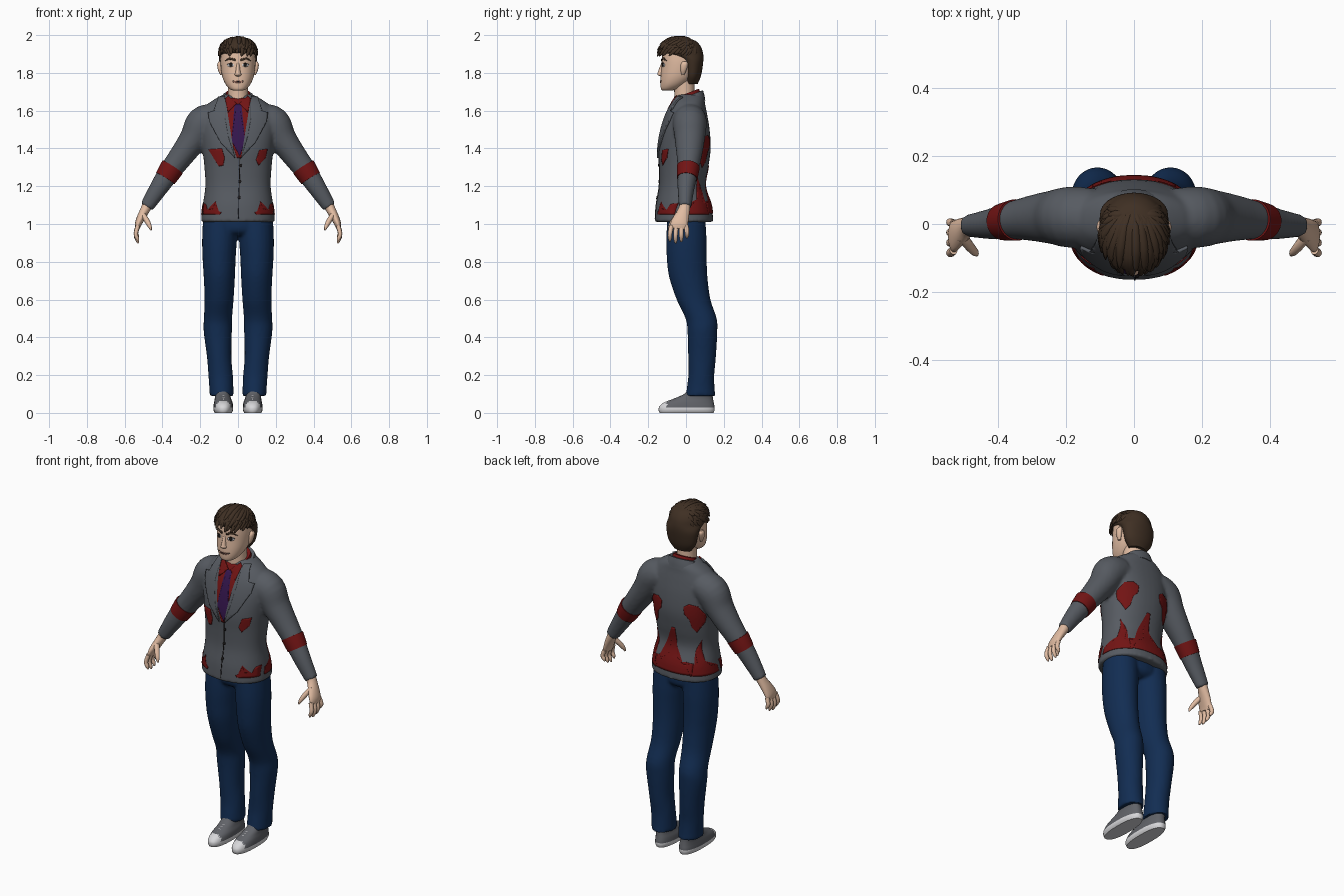
import bpy, bmesh, math, random
from mathutils import Vector
from mathutils.bvhtree import BVHTree

random.seed(4)
if "Cube" in bpy.data.objects:
    bpy.data.objects.remove(bpy.data.objects["Cube"])


def material(name, r, g, b):
    m = bpy.data.materials.new(name)
    m.use_nodes = True
    m.diffuse_color = (r, g, b, 1)
    m.node_tree.nodes["Principled BSDF"].inputs["Base Color"].default_value = (r, g, b, 1)
    return m


GREY = material("jacket grey", .095, .105, .122)
RED = material("deep red", .17, .007, .007)
NAVY = material("trouser navy", .006, .026, .085)
SKIN = material("skin", .75, .5, .36)
HAIR = material("brown hair", .05, .029, .017)
PURPLE = material("tie purple", .035, .008, .075)
SHOE = material("shoe grey", .12, .125, .14)
WHITE = material("off white", .68, .68, .7)
DARK = material("near black", .012, .01, .01)
LIP = material("lip", .42, .2, .15)
FRONT, BACK = Vector((0, -1, 0)), Vector((0, 1, 0))


def spline(rows, steps):
    """Smooth curve through rows of numbers."""
    out = []
    for i in range(len(rows) - 1):
        a, b, c, d = (rows[min(max(i + k, 0), len(rows) - 1)] for k in (-1, 0, 1, 2))
        for j in range(steps):
            t = j / steps
            out.append([q + .5 * t * (r - p + t * (2 * p - 5 * q + 4 * r - s + t * (3 * (q - r) + s - p)))
                        for p, q, r, s in zip(a, b, c, d)])
    return out + [list(rows[-1])]


def loft(bm, rows, n=24, steps=4, power=2, flat=False, ref=BACK, side=1):
    """Skin rounded sections given as x, y, z, two radii."""
    pts, rings = spline(rows, steps), []
    for i, row in enumerate(pts):
        t = Vector(pts[min(i + 1, len(pts) - 1)][:3]) - Vector(pts[max(i - 1, 0)][:3])
        t = Vector((0, 0, 1)) if flat else t.normalized()
        v = (ref - ref.dot(t) * t).normalized()
        u, ring = v.cross(t), []
        for k in range(n):
            c, s = math.cos(math.tau * k / n), math.sin(math.tau * k / n)
            c, s = (math.copysign(abs(w) ** (2 / power), w) for w in (c, s))
            p = Vector(row[:3]) + u * c * max(row[3], .001) + v * s * max(row[4], .001)
            ring.append(bm.verts.new((p.x * side, p.y, p.z)))
        rings.append(ring)
    for a, b in zip(rings, rings[1:]):
        for k in range(n):
            bm.faces.new((a[k - 1], a[k], b[k], b[k - 1]))
    bm.faces.new(rings[0])
    bm.faces.new(rings[-1])


def finish(name, bm, *mats, voxel=0, recalc=True):
    if recalc:
        bmesh.ops.recalc_face_normals(bm, faces=bm.faces)
    me = bpy.data.meshes.new(name)
    bm.to_mesh(me)
    bm.free()
    ob = bpy.data.objects.new(name, me)
    bpy.context.scene.collection.objects.link(ob)
    if voxel:  # fuse overlapping volumes into one skin
        m = ob.modifiers.new("fuse", "REMESH")
        m.mode, m.voxel_size = "VOXEL", voxel
        ob.modifiers.new("soften", "SMOOTH").iterations = 5
        dg = bpy.context.evaluated_depsgraph_get()
        me = bpy.data.meshes.new_from_object(ob.evaluated_get(dg))
        ob.modifiers.clear()
        ob.data = me
        me.name = name
    me.materials.clear()
    for m in mats:
        me.materials.append(m)
    for p in me.polygons:
        p.use_smooth = True
    me.set_sharp_from_angle(angle=math.radians(50))
    return ob


def surface(ob):
    return BVHTree.FromPolygons([v.co for v in ob.data.vertices], [p.vertices for p in ob.data.polygons])


def plate(name, outline, mat, tree, height=.003, face=FRONT):
    """Thin plate with the given outline, wrapped on a surface."""
    bm = bmesh.new()
    along = Vector((0, 1, 0)) if face.x else Vector((1, 0, 0))
    bm.faces.new([bm.verts.new(along * a + Vector((0, 0, z))) for a, z in outline])
    bmesh.ops.triangulate(bm, faces=bm.faces)
    for axis, k in ((0, along), (1, Vector((0, 0, 1)))):
        lo, hi = min(p[axis] for p in outline), max(p[axis] for p in outline)
        cuts = int((hi - lo) / .012)
        for i in range(1, cuts + 1):
            bmesh.ops.bisect_plane(bm, geom=bm.verts[:] + bm.edges[:] + bm.faces[:],
                                   plane_co=k * (lo + (hi - lo) * i / (cuts + 1)), plane_no=k)
    bm.normal_update()
    flipped = [f for f in bm.faces if f.normal.dot(face) < 0]
    bmesh.ops.reverse_faces(bm, faces=flipped)
    for v in bm.verts:
        hit, normal, _, _ = tree.ray_cast(v.co + face * .3, -face)
        if hit is None:
            hit, normal, _, _ = tree.find_nearest(v.co + face * .1)
        v.co = hit + normal * height
    ob = finish(name, bm, mat, recalc=False)
    m = ob.modifiers.new("thickness", "SOLIDIFY")
    m.thickness, m.offset = height + .001, -1


def oval(cx, cz, rx, rz, n=14):
    return [(cx + rx * math.cos(math.tau * k / n), cz + rz * math.sin(math.tau * k / n)) for k in range(n)]


def flip(pts, s):
    return [(s * x, z) for x, z in pts]


# Jacket: torso and sleeves fused
bm = bmesh.new()
loft(bm, [(0, -.01, 1.01, .197, .155), (0, -.012, 1.1, .187, .147), (0, -.02, 1.2, .173, .123),
          (0, -.012, 1.3, .178, .13), (0, -.007, 1.4, .188, .138), (0, -.002, 1.5, .2, .127),
          (0, .004, 1.58, .195, .108), (0, .012, 1.63, .165, .09), (0, .018, 1.66, .125, .08),
          (0, .02, 1.685, .08, .068)], n=40, power=2.25, flat=True)
ARM = [(.12, .02, 1.56, .08, .085), (.185, .02, 1.53, .093, .09), (.235, .02, 1.45, .076, .08),
       (.3, .017, 1.36, .065, .067), (.36, .01, 1.28, .058, .055), (.42, 0, 1.19, .049, .045),
       (.484, -.005, 1.09, .037, .033)]
for s in (1, -1):
    loft(bm, ARM, side=s)
jacket = finish("jacket", bm, GREY, voxel=.009)
cloth = surface(jacket)

# Trousers: two legs and a seat fused
bm = bmesh.new()
LEG = [(.087, .077, .09, .064, .079), (.088, .078, .13, .064, .074), (.092, .081, .2, .065, .069),
       (.1, .085, .3, .065, .074), (.107, .087, .43, .075, .079), (.106, .08, .5, .075, .083),
       (.1, .04, .6, .077, .09), (.099, .012, .72, .083, .102), (.1, .004, .82, .088, .106),
       (.098, .002, .92, .092, .107), (.095, .002, 1.04, .09, .1)]
for s in (1, -1):
    loft(bm, LEG, flat=True, side=s)
loft(bm, [(0, .003, .94, .08, .07), (0, .002, .97, .15, .1), (0, 0, 1.06, .17, .1)], flat=True)
finish("trousers", bm, NAVY, voxel=.009)

for s, tag in ((1, "left"), (-1, "right")):
    # Shoe with pale sole and toe cap
    bm = bmesh.new()
    loft(bm, [(.078, .003, 0, .045, .143), (.078, .003, .015, .052, .148), (.078, .005, .034, .052, .146),
              (.078, .015, .055, .049, .132), (.08, .04, .076, .043, .103), (.083, .065, .1, .04, .075),
              (.085, .075, .13, .038, .06)], n=32, steps=6, power=2.4, flat=True, side=s)
    shoe = finish(tag + "_shoe", bm, SHOE, WHITE)
    for p in shoe.data.polygons:
        p.material_index = int(p.center.z < .026 or p.center.y < -.1)
    # Laces
    bm = bmesh.new()
    for i in range(4):
        y, z = -.077 + i * .017, .064 + i * .007
        loft(bm, [(.055, y, z - .006, .004, .004), (.078, y, z + .003, .004, .004),
                  (.101, y, z - .006, .004, .004)], n=8, side=s)
    finish(tag + "_laces", bm, WHITE)

    # Hand: palm, four fingers, thumb
    bm = bmesh.new()
    loft(bm, [(.475, -.004, 1.11, .028, .028), (.492, -.01, 1.075, .025, .031), (.513, -.024, 1.035, .022, .04),
              (.528, -.036, 1, .018, .046), (.533, -.04, .975, .012, .042)], n=18, side=s)
    for i, length in enumerate((.058, .078, .085, .075)):
        y = .001 - i * .026
        y2 = y + .004 - i * .004
        loft(bm, [(.53, y, .99, .012, .013), (.541, y2, .985 - length * .5, .011, .012),
                  (.533, y2, .987 - length * .85, .01, .01), (.527, y2, .983 - length, .004, .004)], n=10, side=s)
    loft(bm, [(.507, -.035, 1.055, .014, .018), (.484, -.064, 1.02, .014, .015),
              (.468, -.082, .99, .011, .012), (.46, -.09, .968, .004, .005)], n=12, side=s)
    finish(tag + "_hand", bm, SKIN)

    # Sleeve band
    bm = bmesh.new()
    loft(bm, [(.346, .012, 1.302, .064, .061), (.366, .009, 1.271, .061, .058),
              (.385, .006, 1.241, .057, .054)], n=32, side=s)
    finish(tag + "_sleeve_band", bm, RED)

    # Lapel and shirt collar point
    plate(tag + "_lapel", flip([(.068, 1.672), (.1, 1.668), (.122, 1.61), (.112, 1.598), (.155, 1.588), (.148, 1.54),
          (.09, 1.43), (.016, 1.35), (.05, 1.46), (.068, 1.56)], s), GREY, cloth, .009)
    plate(tag + "_collar_point", flip([(.008, 1.635), (.05, 1.675), (.066, 1.66), (.052, 1.59)], s), RED, cloth, .008)

    # Torn red areas: side hem, back
    plate(tag + "_side_patch", [(-.03, 1.05), (.12, 1.05), (.125, 1.13), (.09, 1.11), (.08, 1.18), (.058, 1.25),
          (.055, 1.13), (.03, 1.1), (-.02, 1.09)], RED, cloth, face=Vector((s, 0, 0)))
    plate(tag + "_back_patch", flip([(.07, 1.45), (.1, 1.47), (.145, 1.46), (.175, 1.41), (.165, 1.36), (.13, 1.3),
          (.11, 1.33), (.1, 1.38), (.075, 1.41)], s), RED, cloth, face=BACK)
    plate(tag + "_front_hem_patch", flip([(.185, 1.05), (.095, 1.05), (.088, 1.062), (.11, 1.072), (.118, 1.12),
          (.132, 1.08), (.16, 1.075), (.17, 1.105), (.183, 1.11)], s), RED, cloth)

plate("right_chest_patch", [(-.155, 1.395), (-.085, 1.4), (-.07, 1.35), (-.078, 1.31), (-.1, 1.305),
      (-.125, 1.345)], RED, cloth)
plate("left_chest_patch", [(.112, 1.39), (.155, 1.398), (.145, 1.35), (.108, 1.31), (.095, 1.34)], RED, cloth)
plate("back_hem_patch", [(-.12, 1.055), (.12, 1.055), (.12, 1.11), (.06, 1.12), (.03, 1.15), (.02, 1.24), (.01, 1.31),
      (-.012, 1.31), (-.015, 1.2), (-.03, 1.14), (-.07, 1.11), (-.12, 1.12)], RED, cloth, face=BACK)

# Shirt front, tie, closing line, buttons
plate("shirt_front", [(-.075, 1.665), (.075, 1.665), (.075, 1.56), (.018, 1.35), (-.006, 1.35), (-.075, 1.56)],
      RED, cloth, .002)
plate("tie", [(-.018, 1.632), (.018, 1.632), (.014, 1.59), (.038, 1.44), (.01, 1.36), (-.034, 1.44),
      (-.014, 1.59)], PURPLE, cloth, .005)
plate("jacket_closing", [(.008, 1.35), (.012, 1.35), (.004, 1.03), (0, 1.03)], DARK, cloth, .002)
for i in range(3):
    plate("button", oval(.014 - i * .004, 1.31 - i * .085, .008, .008), DARK, cloth, .005)

# Collars follow the slope of the neck
for name, mat, rows in (
        ("shirt_collar", RED, [(0, .01, 1.63, .08, .072), (0, .01, 1.665, .072, .068), (0, .006, 1.694, .064, .062)]),
        ("jacket_collar", GREY, [(0, .022, 1.62, .115, .08), (0, .024, 1.65, .095, .073), (0, .022, 1.678, .079, .068)])):
    bm = bmesh.new()
    loft(bm, rows, n=32, flat=True)
    for v in bm.verts:
        v.co.z += .38 * (v.co.y - .01)
    finish(name, bm, mat)

# Neck, head, nose, ears
bm = bmesh.new()
loft(bm, [(0, -.005, 1.62, .06, .06), (0, -.008, 1.69, .054, .054), (0, -.01, 1.8, .056, .056)], flat=True)
finish("neck", bm, SKIN)
bm = bmesh.new()
loft(bm, [(0, -.1, 1.706, .022, .022), (0, -.088, 1.714, .043, .044), (0, -.066, 1.74, .066, .069),
          (0, -.044, 1.78, .083, .09), (0, -.03, 1.83, .091, .1), (0, -.025, 1.88, .092, .102),
          (0, -.025, 1.93, .085, .093), (0, -.03, 1.967, .05, .06)], n=36, power=2.15, flat=True)
head = finish("head", bm, SKIN)
bm = bmesh.new()
loft(bm, [(0, -.125, 1.782, .012, .01), (0, -.13, 1.79, .018, .021), (0, -.129, 1.803, .014, .02),
          (0, -.122, 1.84, .009, .014), (0, -.118, 1.862, .008, .008)], n=16, flat=True)
finish("nose", bm, SKIN)
bm = bmesh.new()
for s in (1, -1):
    loft(bm, [(.088, -.016, 1.79, .006, .008), (.094, -.013, 1.815, .012, .016), (.097, -.008, 1.845, .013, .02),
              (.096, -.006, 1.86, .006, .011)], n=14, flat=True, side=s)
finish("ears", bm, SKIN)

# Painted face
face = surface(head)
for s, tag in ((1, "left"), (-1, "right")):
    plate(tag + "_eye", oval(s * .039, 1.842, .018, .01), WHITE, face, .0015)
    plate(tag + "_iris", oval(s * .037, 1.842, .0085, .0095), DARK, face, .0025)
    plate(tag + "_upper_lid", flip([(.02, 1.844), (.038, 1.851), (.058, 1.844), (.038, 1.856)], s), DARK, face, .0035)
    plate(tag + "_brow", flip([(.014, 1.863), (.045, 1.872), (.068, 1.862), (.046, 1.882), (.014, 1.874)], s),
          HAIR, face, .005)
plate("lips", oval(0, 1.753, .028, .006), LIP, face, .002)
plate("mouth_line", [(-.036, 1.76), (0, 1.753), (.036, 1.76), (0, 1.756)], DARK, face, .003)

# Hair: a close cap with swept locks over it
bm = bmesh.new()
loft(bm, [(0, .03, 1.742, .055, .032), (0, .034, 1.78, .083, .044), (0, .035, 1.825, .094, .052),
          (0, .026, 1.87, .1, .066), (0, -.018, 1.905, .101, .108), (0, -.03, 1.94, .095, .108),
          (0, -.03, 1.97, .068, .08), (0, -.03, 1.984, .025, .03)], n=36, flat=True)
finish("hair_cap", bm, HAIR)
bm = bmesh.new()
for layer, (count, low) in enumerate(((24, -.02), (19, .3), (13, .62))):
    for i in range(count):
        a = math.radians(-125 + 250 * i / (count - 1) + random.uniform(-6, 6))
        start = Vector((.35 * math.sin(a), .55, .8)).normalized()
        end = Vector((math.sin(a), -math.cos(a), low + random.uniform(-.08, .12))).normalized()
        rows = []
        for t, r in ((0, .006), (.3, .013), (.6, .014), (.85, .009), (1, .002)):
            d = start.lerp(end, t).normalized() * (.97 + .025 * layer * t + .1 * t ** 4)
            rows.append((d.x * .099, d.y * .115 - .03, d.z * .094 + 1.895, r, r * .7))
        loft(bm, rows, n=8, steps=3, ref=(start + end).normalized())
finish("hair_locks", bm, HAIR)
